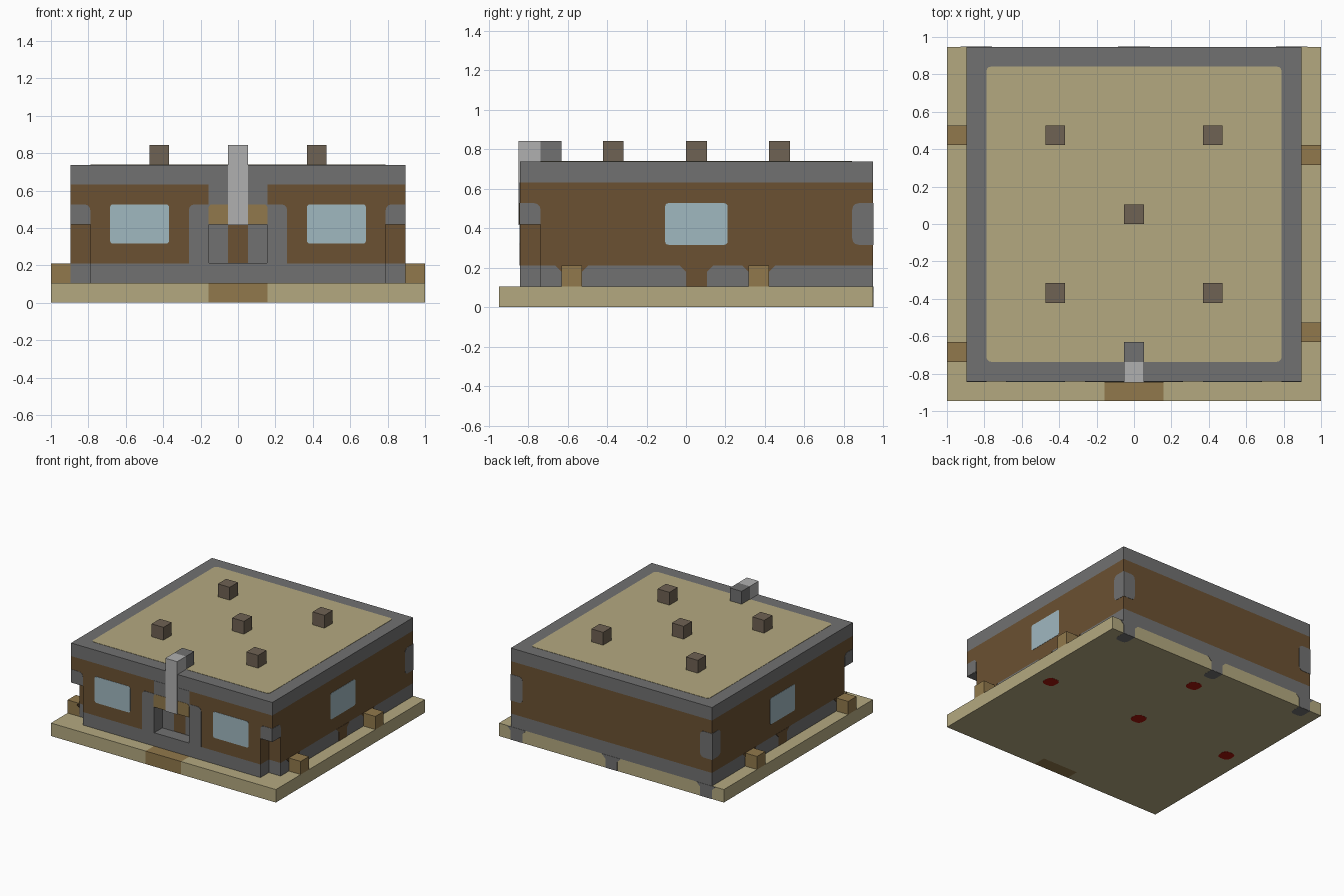
import bpy, bmesh
from math import sin, cos, pi

if "Cube" in bpy.data.objects:
    bpy.data.objects.remove(bpy.data.objects["Cube"], do_unlink=True)

U = 2 / 19      # one building block; all sizes below are in blocks
T = 0.02        # thickness of painted plates


def material(name, r, g, b):
    lin = [((c / 255 + 0.055) / 1.055) ** 2.4 for c in (r, g, b)] + [1]
    m = bpy.data.materials.new(name)
    m.use_nodes = True
    m.diffuse_color = lin
    m.node_tree.nodes["Principled BSDF"].inputs["Base Color"].default_value = lin
    return m


SAND = material("sand", 180, 169, 128)
STONE = material("grey stone", 113, 113, 113)
PALE = material("pale stone", 176, 176, 176)
WOOD = material("dark wood", 107, 81, 50)
TAN = material("tan wood", 145, 121, 76)
GLASS = material("window glass", 160, 184, 192)
POST = material("weathered wood", 111, 98, 83)
RED = material("red", 165, 22, 10)


def prism(name, pts, axis, lo, hi, mat):
    """Extrude a 2D outline along an axis from lo to hi."""
    bm = bmesh.new()
    verts = []
    for p in pts:
        co = list(p)
        co.insert("xyz".index(axis), lo)
        verts.append(bm.verts.new([c * U for c in co]))
    face = bm.faces.new(verts)
    ext = bmesh.ops.extrude_face_region(bm, geom=[face])["geom"]
    move = [0, 0, 0]
    move["xyz".index(axis)] = (hi - lo) * U
    bmesh.ops.translate(bm, vec=move, verts=[g for g in ext if isinstance(g, bmesh.types.BMVert)])
    bmesh.ops.recalc_face_normals(bm, faces=bm.faces)
    mesh = bpy.data.meshes.new(name)
    bm.to_mesh(mesh)
    bm.free()
    mesh.materials.append(mat)
    obj = bpy.data.objects.new(name, mesh)
    bpy.context.collection.objects.link(obj)
    return obj


def rect(a0, b0, a1, b1, corners="", r=0.3):
    """Rectangle outline; corners lists the rounded ones among bl br tr tl."""
    a0, a1 = min(a0, a1), max(a0, a1)
    pts = []
    for i, (key, a, b, sa, sb) in enumerate((("bl", a0, b0, 1, 1), ("br", a1, b0, -1, 1),
                                             ("tr", a1, b1, -1, -1), ("tl", a0, b1, 1, -1))):
        if key in corners.split():
            for k in range(4):
                t = pi + i * pi / 2 + k * pi / 6
                pts.append((a + sa * r + r * cos(t), b + sb * r + r * sin(t)))
        else:
            pts.append((a, b))
    return pts


def flared(a0, b0, a1, b1, r=0.3):
    """Upright strip that widens at its top."""
    return [(a0, b0), (a1, b0), (a1, b1 - r), (a1 + r, b1), (a0 - r, b1), (a0, b1 - r)]


def box(name, x0, y0, z0, x1, y1, z1, mat):
    return prism(name, rect(x0, y0, x1, y1), "z", z0, z1, mat)


def plate(name, pts, axis, level, sign, mat, t=T):
    return prism(name, pts, axis, *sorted((level, level + sign * t)), mat)


ALL = "bl br tr tl"

# Ground slab with entrance step
prism("ground_slab", [(-9.5, -9), (-1.5, -9), (-1.5, -8), (1.5, -8), (1.5, -9), (9.5, -9),
                      (9.5, 9), (-9.5, 9)], "z", 0.01, 1, SAND)
box("entrance_step", -1.5, -9, 0.01, 1.5, -8, 1, TAN)
for x in (-8, 0, 8):
    plate("rear_footing", flared(x - .5, 0.01, x + .5, 1), "y", 9, 1, STONE)
    plate("footing_underside", rect(x - .5, 8, x + .5, 9, "bl br"), "z", 0.01, -1, STONE, 0.01)
for x, y in ((-8, .5), (0, .5), (8, .5), (0, 6.5)):
    plate("underside_marker", rect(x - .5, y - .5, x + .5, y + .5, ALL, 0.35), "z", 0.01, -1, RED, 0.01)

# Building in layers, with cut front corners and a door recess
prism("foundation", [(-7.5, -8), (7.5, -8), (7.5, -7), (8.5, -7), (8.5, 9), (-8.5, 9),
                     (-8.5, -7), (-7.5, -7)], "z", 1, 2, STONE)
prism("lower_walls", [(-7.5, -8), (-1.5, -8), (-1.5, -7), (1.5, -7), (1.5, -8), (7.5, -8),
                      (7.5, -7), (8.5, -7), (8.5, 9), (-8.5, 9), (-8.5, -7), (-7.5, -7)],
      "z", 2, 4, WOOD)
box("upper_walls", -8.5, -8, 4, 8.5, 9, 6, WOOD)
box("cornice", -8.5, -8, 6, 8.5, 9, 7, STONE)
plate("roof_panel", rect(-7.5, -7, 7.5, 8, ALL, 0.25), "z", 7, 1, SAND)

# Mirrored wall details
for s, blocks in ((-1, (4, -7)), (1, (3, -6))):
    inner = "l" if s > 0 else "r"
    plate("front_window", rect(s * 3.5, 3, s * 6.5, 5, ALL, 0.15), "y", -8, -1, GLASS)
    plate("side_window", rect(-1, 3, 2, 5, ALL, 0.15), "x", s * 8.5, s, GLASS)
    # Corner stones
    plate("front_corner_stone", rect(s * 7.5, 4, s * 8.5, 5, "t" + inner), "y", -8, -1, STONE)
    plate("front_corner_stone_side", rect(-8, 4, -7, 5, "tr"), "x", s * 8.5, s, STONE)
    plate("front_corner_stone_base", rect(s * 7.5, -8, s * 8.5, -7), "z", 4, -1, STONE)
    plate("rear_corner_stone", rect(s * 7.5, 3, s * 8.5, 5, f"b{inner} t{inner}"), "y", 9, 1, STONE)
    plate("rear_corner_stone_side", rect(8, 3, 9, 5, "bl tl"), "x", s * 8.5, s, STONE)
    # Wooden gaps in the foundation, and side blocks
    for y in blocks + (0,):
        plate("foundation_gap", flared(y, 1, y + 1, 2), "x", s * 8.5, s, WOOD)
    for y in blocks:
        box("side_block", s * 8.5, y, 1, s * 9.5, y + 1, 2, TAN)
    # Door surround
    plate("door_frame_leg", rect(s * 1.5, 2, s * 2.5, 4.5), "y", -8, -1, STONE)
    plate("door_jamb", rect(-8, 2, -7, 4), "x", s * 1.5, -s, STONE)
    plate("door_side_panel", rect(s * .5, 2, s * 1.5, 4), "y", -7, -1, STONE)

# Door header, lintel and threshold
plate("door_frame_header", rect(-2.5, 4, 2.5, 5, "tl tr"), "y", -8, -1, STONE)
plate("header_infill", rect(-1.5, 4.5, 1.5, 6), "y", -8, -1, STONE)
plate("door_lintel", rect(-1.5, 4, 1.5, 5, "tl tr", 0.2), "y", -8, -1, TAN, 2 * T)
plate("door_lintel_base", rect(-1.5, -8, 1.5, -7), "z", 4, -1, TAN)
plate("door_threshold", rect(-1.5, -8, 1.5, -7), "z", 2, 1, STONE)

# Entrance pillar with its rear support
box("entrance_pillar", -.5, -8 - 3 * T, 4 - 2 * T, .5, -7, 8, PALE)
box("pillar_support", -.5, -7, 7, .5, -6, 8, STONE)

# Roof posts
for x, y in ((-4, 4.5), (4, 4.5), (0, .5), (-4, -3.5), (4, -3.5)):
    box("roof_post", x - .5, y - .5, 7, x + .5, y + .5, 8, POST)
